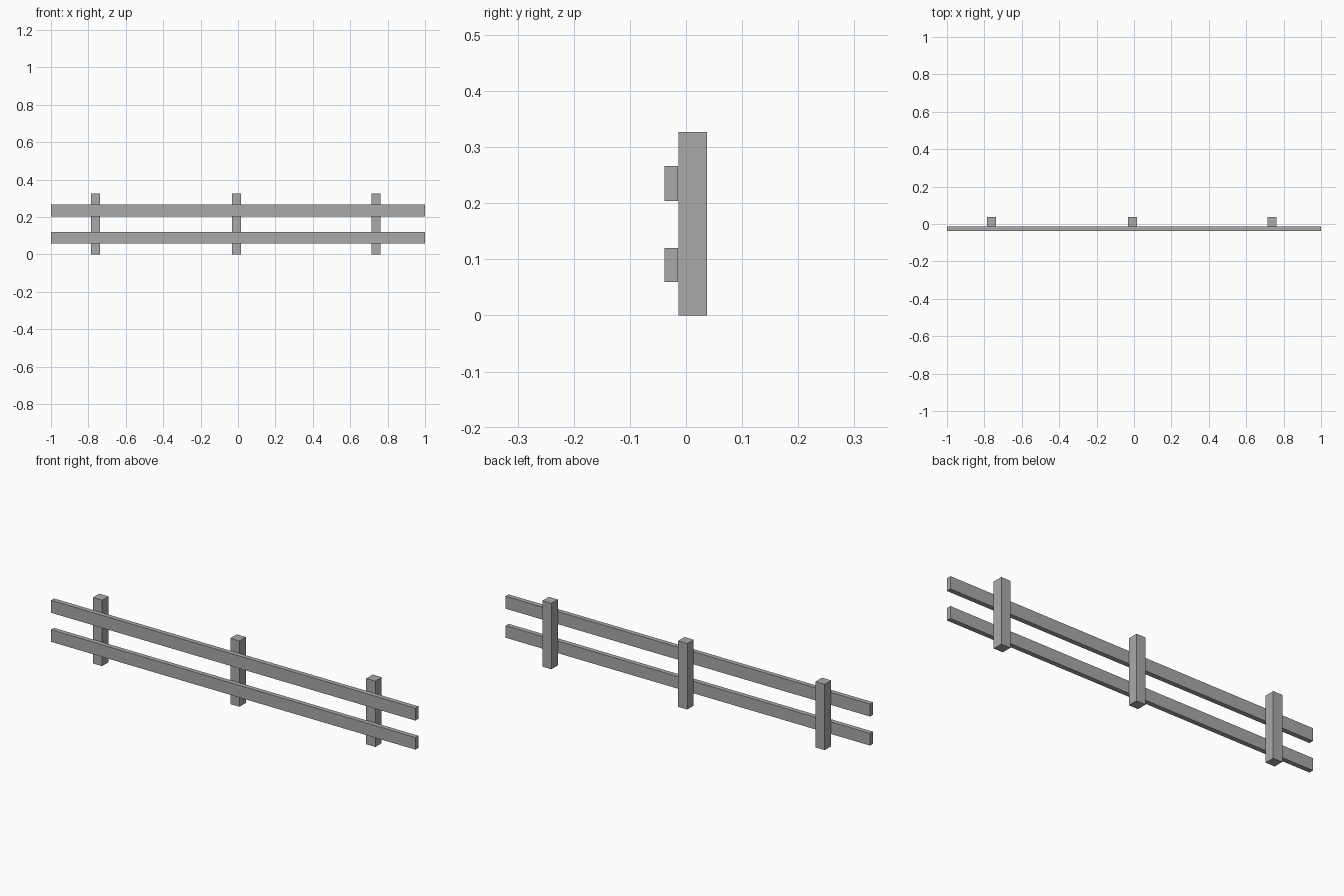
import bpy

# Remove the default cube
cube = bpy.data.objects.get("Cube")
if cube:
    bpy.data.objects.remove(cube, do_unlink=True)

GREY = (0.4, 0.4, 0.4, 1.0)
grey = bpy.data.materials.new("plain grey")
grey.use_nodes = True
grey.diffuse_color = GREY
grey.node_tree.nodes["Principled BSDF"].inputs["Base Color"].default_value = GREY


def box(name, low, high):
    """Add a box spanning two opposite corners."""
    centre = [(a + b) / 2 for a, b in zip(low, high)]
    bpy.ops.mesh.primitive_cube_add(size=1, location=centre)
    obj = bpy.context.object
    obj.name = name
    obj.scale = [b - a for a, b in zip(low, high)]
    bpy.ops.object.transform_apply(location=False, rotation=False, scale=True)
    obj.data.materials.append(grey)
    return obj


# Three square posts
HALF = 0.025
for name, x in (("right_post", -0.762), ("middle_post", -0.008), ("left_post", 0.738)):
    box(name, (x - HALF, -0.013, 0), (x + HALF, 0.037, 0.327))

# Two long planks across the front of the posts
for name, bottom, top in (("lower_rail", 0.06, 0.12), ("upper_rail", 0.204, 0.266)):
    box(name, (-1, -0.038, bottom), (1, -0.0145, top))
